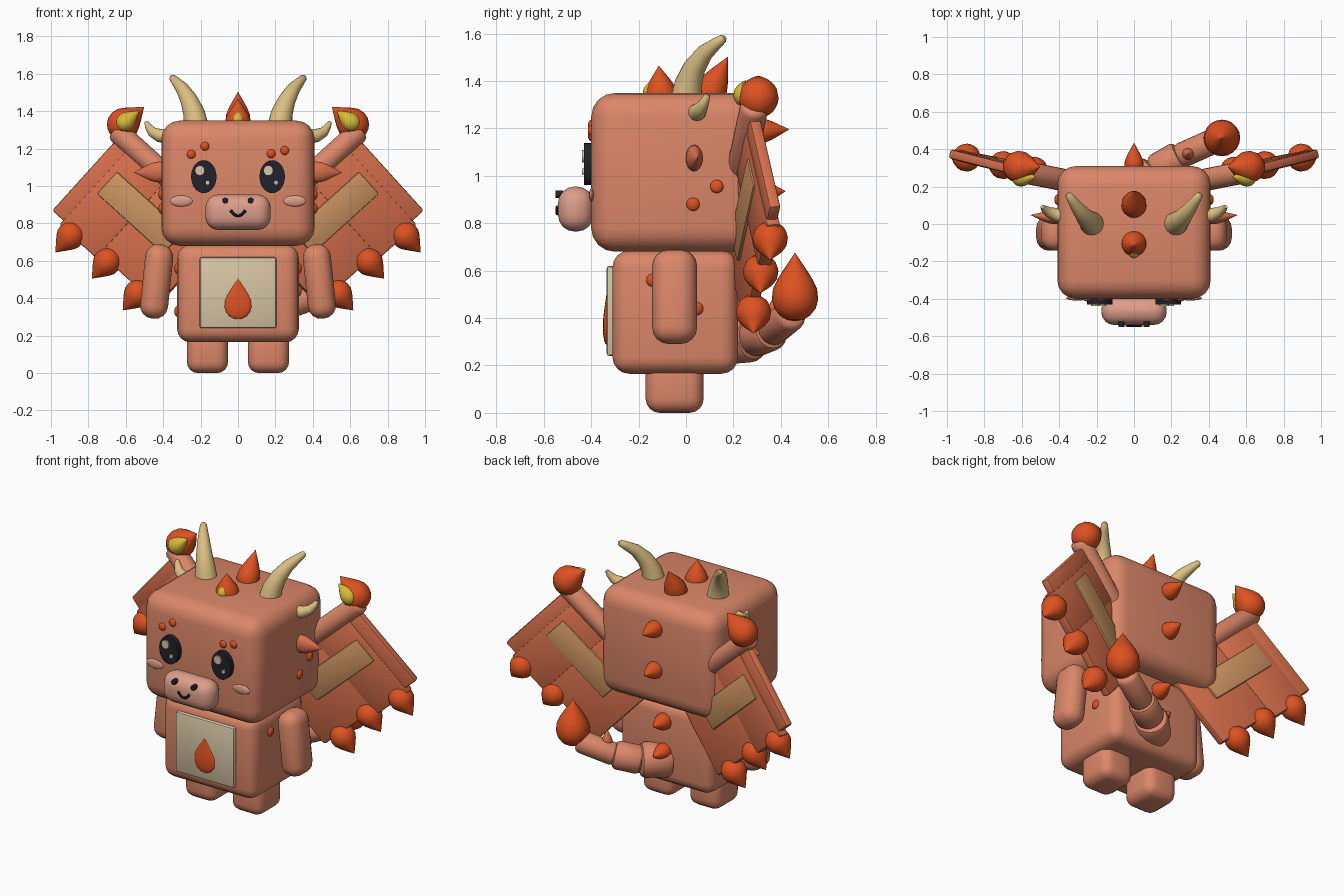
import bpy, bmesh, math
from mathutils import Matrix, Vector

if "Cube" in bpy.data.objects:
    bpy.data.objects.remove(bpy.data.objects["Cube"])


def make_mat(name, r, g, b):
    m = bpy.data.materials.new(name)
    lin = [c / 12.92 if c < 0.04045 else ((c + 0.055) / 1.055) ** 2.4 for c in (r, g, b)]
    m.diffuse_color = (*lin, 1)
    m.use_nodes = True
    m.node_tree.nodes["Principled BSDF"].inputs["Base Color"].default_value = m.diffuse_color
    return m


SKIN = make_mat("salmon skin", 0.86, 0.53, 0.41)
WING = make_mat("wing orange", 0.85, 0.44, 0.30)
RED = make_mat("flame red", 0.87, 0.32, 0.13)
CREAM = make_mat("cream", 0.85, 0.78, 0.65)
HORN = make_mat("horn tan", 0.86, 0.75, 0.51)
PANEL = make_mat("wing panel tan", 0.80, 0.58, 0.38)
YELLOW = make_mat("yellow", 0.85, 0.73, 0.22)
DARK = make_mat("dark", 0.13, 0.13, 0.17)
PINK = make_mat("muzzle pink", 0.87, 0.62, 0.54)


def finish(bm, name, mat, angle=40):
    bmesh.ops.recalc_face_normals(bm, faces=bm.faces)
    me = bpy.data.meshes.new(name)
    bm.to_mesh(me)
    bm.free()
    me.materials.append(mat)
    ob = bpy.data.objects.new(name, me)
    bpy.context.collection.objects.link(ob)
    bpy.ops.object.select_all(action='DESELECT')
    ob.select_set(True)
    bpy.context.view_layer.objects.active = ob
    bpy.ops.object.shade_smooth_by_angle(angle=math.radians(angle))
    return ob


def box(name, center, size, bevel, mat, matrix=Matrix(), segments=4):
    """Rounded box, placed by an optional matrix."""
    bm = bmesh.new()
    bmesh.ops.create_cube(bm, size=1)
    bmesh.ops.scale(bm, vec=size, verts=bm.verts)
    bmesh.ops.bevel(bm, geom=bm.edges[:], offset=bevel, segments=segments,
                    profile=0.5, affect='EDGES')
    bm.transform(matrix @ Matrix.Translation(center))
    return finish(bm, name, mat)


def tube(name, pts, radii, mat, sides=20, scale=(1, 1, 1), pivot=None):
    """Rings along a path, capped at both ends."""
    pts = [Vector(p) for p in pts]
    bm = bmesh.new()
    rings = []
    for i, (p, r) in enumerate(zip(pts, radii)):
        t = pts[min(i + 1, len(pts) - 1)] - pts[max(i - 1, 0)]
        q = t.to_track_quat('Z', 'Y')
        rings.append([bm.verts.new(p + q @ Vector((r * math.cos(a), r * math.sin(a), 0)))
                      for a in (2 * math.pi * k / sides for k in range(sides))])
    for a, b in zip(rings, rings[1:]):
        for k in range(sides):
            j = (k + 1) % sides
            bm.faces.new((a[k], a[j], b[j], b[k]))
    bm.faces.new(rings[0])
    bm.faces.new(rings[-1])
    if pivot is not None:
        move = Matrix.Translation(pivot)
        bm.transform(move @ Matrix.Diagonal((*scale, 1)) @ move.inverted())
    return finish(bm, name, mat)


def drop(name, c, d, r, length, mat, scale=(1, 1, 1)):
    """Teardrop: round behind the centre, pointed along d."""
    c, d = Vector(c), Vector(d).normalized()
    prof = [(-r * math.cos(a), r * math.sin(a)) for a in (0.06, 0.35, 0.7, 1.1, 1.5)]
    prof += [(length * t, r * w) for t, w in
             ((0.2, 0.95), (0.4, 0.77), (0.6, 0.53), (0.8, 0.27), (0.93, 0.1), (1, 0.015))]
    return tube(name, [c + d * h for h, _ in prof], [w for _, w in prof], mat,
                scale=scale, pivot=c)


def ball(name, c, size, mat):
    bm = bmesh.new()
    bmesh.ops.create_uvsphere(bm, u_segments=16, v_segments=10, radius=1)
    bm.transform(Matrix.Translation(c) @ Matrix.Diagonal((*size, 1)))
    return finish(bm, name, mat)


def disc(name, x, z, y0, y1, rx, rz, mat):
    """Elliptical plate facing the front."""
    return tube(name, [(x, y0, z), (x, y1, z)], [1, 1], mat, 28, (rx, 1, rz), (x, y0, z))


def rod(name, a, b, r, mat):
    """Straight limb with softened ends."""
    a, b = Vector(a), Vector(b)
    e = min(0.15, r * 0.4 / (b - a).length)
    ts = (0, e * 0.3, e, 1 - e, 1 - e * 0.3, 1)
    return tube(name, [a.lerp(b, t) for t in ts], [r * k for k in (.7, .9, 1, 1, .9, .7)], mat)


# Head, body and muzzle
box("head", (0, -0.045, 1.015), (0.82, 0.71, 0.67), 0.10, SKIN)
box("body", (0, -0.045, 0.425), (0.65, 0.53, 0.52), 0.07, SKIN)
box("muzzle", (0, -0.465, 0.86), (0.35, 0.15, 0.19), 0.07, PINK)
box("belly_plate", (0, -0.318, 0.43), (0.41, 0.034, 0.38), 0.012, CREAM, segments=2)
drop("belly_flame", (0, -0.335, 0.36), (0, 0, 1), 0.072, 0.145, RED, (1, 0.22, 1))
smile = [(0.04 * t, -0.542, 0.84 + 0.03 * t * t) for t in (-1, -.6, -.2, .2, .6, 1)]
tube("smile", smile, [0.008] * 6, DARK, 8)

# Head crest and back spikes
drop("crest_front", (0, -0.105, 1.34), (0, -0.08, 1), 0.068, 0.125, RED)
drop("crest_glow", (0, -0.152, 1.355), (0, 0.25, 1), 0.03, 0.055, YELLOW)
drop("crest_rear", (0, 0.10, 1.35), (0, 0.5, 1), 0.067, 0.17, RED)
for y, z, n in ((0.31, 1.19, 0.125), (0.31, 0.93, 0.11), (0.22, 0.57, 0.11), (0.22, 0.38, 0.11)):
    drop("back_spike", (0, y, z), (0, 1, 0.05), 0.052, n, RED)

# Tail
path = [(0, 0.17, 0.31), (0.12, 0.29, 0.32), (0.25, 0.365, 0.35), (0.44, 0.45, 0.42)]
for i, r in enumerate((0.105, 0.085, 0.068)):
    a = Vector(path[i]).lerp(Vector(path[i + 1]), -0.1)
    rod("tail_segment", a, path[i + 1], r, SKIN)
drop("tail_spike", (0.29, 0.375, 0.42), (0, 0, 1), 0.032, 0.08, WING)
drop("tail_flame", (0.47, 0.46, 0.485), (0, 0, 1), 0.098, 0.19, RED)

# Wing frame: U runs outward along the bone, V across the membrane
U, V = Vector((0.74, 0.145, 0.67)), Vector((0.67, 0.17, -0.74))
N = U.cross(V).normalized()
ROOT = Vector((0, 0.182, 0))
FRAME = Matrix.Translation(ROOT) @ Matrix((U, V, N)).transposed().to_4x4()

for s in (-1, 1):
    flip = Matrix.Diagonal((s, 1, 1, 1))

    def at(x, y, z):
        return Vector((s * x, y, z))

    # Limbs
    box("leg", at(0.163, -0.048, 0.12), (0.22, 0.245, 0.24), 0.06, SKIN)
    tilt = flip @ Matrix.Translation((0.435, -0.048, 0.49)) @ Matrix.Rotation(math.radians(-6), 4, 'Y')
    box("arm", (0, 0, 0), (0.15, 0.19, 0.40), 0.07, SKIN, tilt)

    # Face
    disc("eye", s * 0.183, 1.05, -0.39, -0.43, 0.068, 0.088, DARK)
    disc("eye_shine", s * 0.183 - 0.021, 1.083, -0.42, -0.439, 0.026, 0.027, CREAM)
    disc("eye_glint", s * 0.183 + 0.02, 1.018, -0.42, -0.439, 0.012, 0.013, CREAM)
    disc("nostril", s * 0.068, 0.922, -0.52, -0.55, 0.016, 0.016, DARK)
    ball("cheek", at(0.302, -0.397, 0.92), (0.062, 0.012, 0.03), PINK)
    for x, z in ((0.25, 1.18 + 0.01 * s), (0.177, 1.193 - 0.02 * s)):
        ball("brow_dot", at(x, -0.398, z), (0.024, 0.016, 0.024), RED)
    drop("ear", at(0.42, 0.035, 1.075), (s, 0.15, -0.02), 0.056, 0.135, WING, (1, 0.65, 1))

    # Side freckles
    for x, y, z in ((0.41, 0.13, 0.955), (0.41, 0.03, 0.88), (0.325, -0.14, 0.56),
                    (0.325, 0.045, 0.385 + 0.055 * s)):
        ball("freckle", at(x, y, z), (0.016, 0.028, 0.028), RED)

    # Horns
    tube("horn", [at(0.222, 0.0, 1.31), at(0.235, 0.01, 1.39), at(0.262, 0.037, 1.46),
                  at(0.297, 0.08, 1.52), at(0.333, 0.13, 1.56), at(0.350, 0.155, 1.578),
                  at(0.356, 0.163, 1.584)],
         [0.068, 0.058, 0.047, 0.036, 0.025, 0.019, 0.01], HORN)
    tube("side_horn", [at(0.37, 0.042, 1.265), at(0.42, 0.05, 1.27), at(0.46, 0.066, 1.29),
                       at(0.482, 0.083, 1.322), at(0.49, 0.092, 1.343)],
         [0.04, 0.036, 0.027, 0.018, 0.01], HORN, 14)

    # Wing bone with flame tip
    def on_wing(u, v, n=0):
        p = FRAME @ Vector((u, v, n))
        return at(*p)

    rod("wing_bone", on_wing(0.72, -0.525), on_wing(1.36, -0.525), 0.06, SKIN)
    drop("wing_flame", at(0.615, 0.305, 1.33), (-0.77 * s, 0, 0.63), 0.086, 0.145, RED)
    drop("wing_flame_glow", at(0.605, 0.25, 1.34), (-0.77 * s, 0, 0.63), 0.05, 0.10, YELLOW)

    # Membrane strips (u range, far edge, thickness), inset panel and claws
    for u0, u1, v1, t in ((1.19, 1.32, 0.02, 0.05), (0.97, 1.24, 0.05, 0.06), (0.56, 1.02, 0.02, 0.05)):
        v0 = -0.50
        box("wing_membrane", ((u0 + u1) / 2, (v0 + v1) / 2, 0), (u1 - u0, v1 - v0, t),
            0.012, WING, flip @ FRAME, 2)
    box("wing_panel", (0.96, -0.29, 0), (0.48, 0.16, 0.078), 0.01, PANEL, flip @ FRAME, 2)
    for x, y, z in ((0.895, 0.355, 0.735), (0.70, 0.315, 0.595), (0.535, 0.285, 0.425)):
        drop("wing_claw", at(x, y, z), (V.x * s, 0, V.z), 0.075, 0.12, RED)
